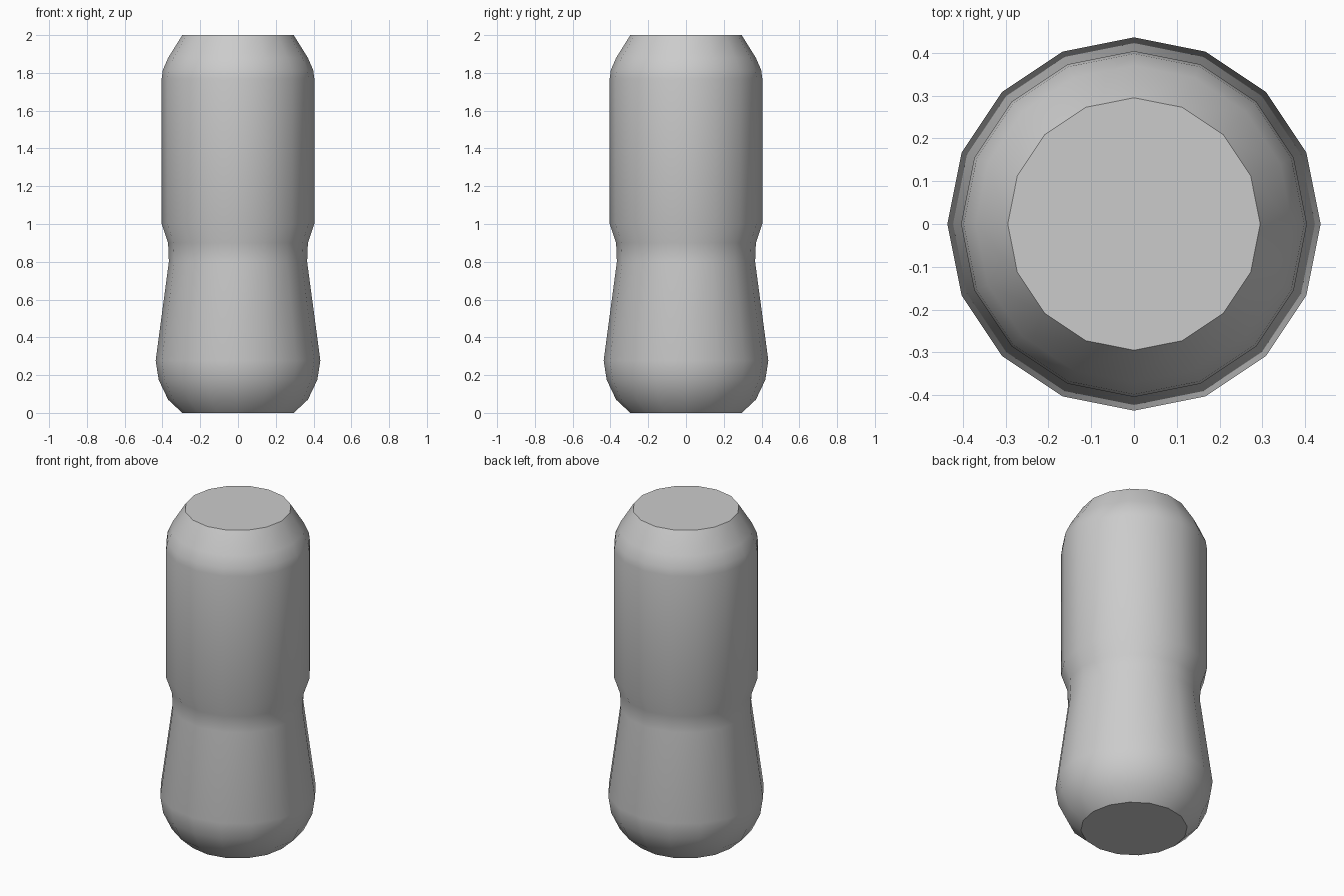
import bpy, bmesh
from math import cos, sin, tau, radians

cube = bpy.data.objects.get("Cube")
if cube:
    bpy.data.objects.remove(cube, do_unlink=True)

SIDES = 16
# Radius and height, from base to top
PROFILE = [(0.295, 0), (0.37, 0.07), (0.42, 0.175), (0.436, 0.277),
           (0.366, 0.8), (0.37, 0.9), (0.404, 1.0), (0.404, 1.77),
           (0.398, 1.815), (0.37, 1.88), (0.295, 2)]

grey = bpy.data.materials.new("plain grey")
grey.use_nodes = True
colour = (0.6, 0.6, 0.6, 1)
grey.diffuse_color = colour
grey.node_tree.nodes["Principled BSDF"].inputs["Base Color"].default_value = colour

# Waisted handle, turned from the profile
bm = bmesh.new()
rings = [[bm.verts.new((r * cos(tau * i / SIDES), r * sin(tau * i / SIDES), z))
          for i in range(SIDES)] for r, z in PROFILE]
for low, high in zip(rings, rings[1:]):
    for i in range(SIDES):
        j = (i + 1) % SIDES
        bm.faces.new((low[i], low[j], high[j], high[i]))

# Flat end caps
bm.faces.new(rings[0][::-1])
bm.faces.new(rings[-1])

mesh = bpy.data.meshes.new("handle")
bm.to_mesh(mesh)
bm.free()
mesh.materials.append(grey)
handle = bpy.data.objects.new("handle", mesh)
bpy.context.collection.objects.link(handle)

# Smooth sides with crisp cap edges
bpy.context.view_layer.objects.active = handle
handle.select_set(True)
bpy.ops.object.shade_smooth_by_angle(angle=radians(40))
